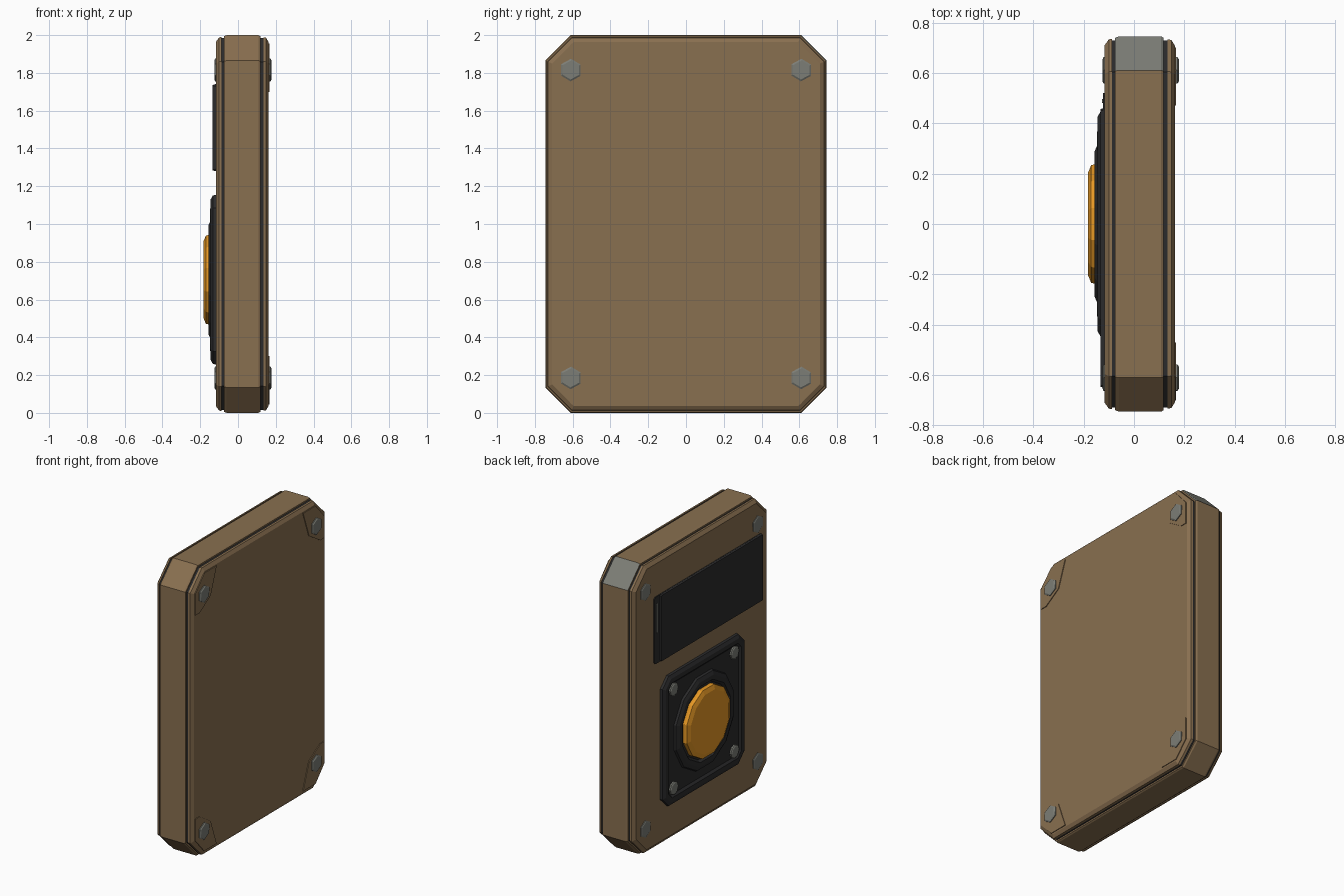
import bpy, bmesh, math

if "Cube" in bpy.data.objects:
    bpy.data.objects.remove(bpy.data.objects["Cube"])

def material(name, rgb):
    m = bpy.data.materials.new(name)
    m.diffuse_color = (*rgb, 1)
    m.use_nodes = True
    m.node_tree.nodes["Principled BSDF"].inputs["Base Color"].default_value = m.diffuse_color
    return m

BROWN = material("tan brown casing", (0.25, 0.16, 0.08))
DARK = material("charcoal rubber", (0.024, 0.024, 0.025))
STEEL = material("worn steel", (0.20, 0.205, 0.18))
ORANGE = material("amber lamp", (0.78, 0.31, 0.018))


def loft(name, sections, mats):
    """Join (x, outline) sections in order; cap the first and last."""
    bm = bmesh.new()
    loops = [[bm.verts.new((x, y, z)) for y, z in outline] for x, outline in sections]
    n = len(loops[0])
    for a, b in zip(loops, loops[1:]):
        for i in range(n):
            j = (i + 1) % n
            bm.faces.new((a[i], a[j], b[j], b[i]))
    bm.faces.new(loops[0])
    bm.faces.new(loops[-1])
    bmesh.ops.recalc_face_normals(bm, faces=bm.faces)
    me = bpy.data.meshes.new(name)
    bm.to_mesh(me)
    bm.free()
    for m in mats:
        me.materials.append(m)
    ob = bpy.data.objects.new(name, me)
    bpy.context.collection.objects.link(ob)
    return ob


def chamfered(cy, cz, hy, hz, c, inset=0.0):
    """Rectangle with cut corners, offset inward evenly."""
    hy, hz, c = hy - inset, hz - inset, c - 0.586 * inset
    q = [(hy, hz - c), (hy - c, hz), (-hy + c, hz), (-hy, hz - c),
         (-hy, -hz + c), (-hy + c, -hz), (hy - c, -hz), (hy, -hz + c)]
    return [(cy + y, cz + z) for y, z in q]


def circle(cy, cz, r, n, turn=0.0):
    return [(cy + r * math.cos(turn + math.tau * i / n),
             cz + r * math.sin(turn + math.tau * i / n)) for i in range(n)]


def case(inset):
    return chamfered(0, 1, 0.745, 1.0, 0.135, inset)


# Dark core that shows in the two seams
loft("seam_core", [(-0.10, case(0.016)), (0.145, case(0.016))], [DARK])

# Main casing band, with one bare steel corner
band = loft("casing_band", [(-0.075, case(0.006)), (-0.06, case(0)),
                            (0.108, case(0)), (0.118, case(0.006))], [BROWN, STEEL])
for f in band.data.polygons:
    if f.normal.y > 0.5 and f.normal.z > 0.5:
        f.material_index = 1

# Cover plates on both broad sides
loft("button_side_cover", [(-0.088, case(0.010)), (-0.10, case(0.012)),
                           (-0.117, case(0.036))], [BROWN])
loft("plain_side_cover", [(0.134, case(0.012)), (0.148, case(0.014)),
                          (0.162, case(0.036))], [BROWN])

# Corner pads and bolts
PAD = [(0.47, 0.955), (0.605, 0.955), (0.70, 0.85), (0.70, 0.70), (0.655, 0.70), (0.535, 0.775)]
for sy in (-1, 1):
    for sz in (-1, 1):
        pad = [(sy * y, 1 + sz * z) for y, z in PAD]
        tag = ("rear" if sy > 0 else "front") + ("_upper" if sz > 0 else "_lower")
        loft("corner_pad_" + tag, [(0.155, pad), (0.167, pad)], [BROWN])
        by, bz = sy * 0.61, 1 + sz * 0.815
        for side, x0, x1 in (("plain", 0.155, 0.178), ("button", -0.11, -0.125)):
            loft(f"{side}_side_bolt_{tag}",
                 [(x0, circle(by, bz, 0.060, 6, 0.5)),
                  (x0 + (x1 - x0) * 0.75, circle(by, bz, 0.060, 6, 0.5)),
                  (x1, circle(by, bz, 0.050, 6, 0.5))], [STEEL])

# Dark display panel with a stepped edge and a small side latch
loft("panel_base", [(-0.11, chamfered(-0.065, 1.51, 0.585, 0.23, 0.012)),
                    (-0.123, chamfered(-0.065, 1.51, 0.585, 0.23, 0.012))], [DARK])
loft("panel_face", [(-0.12, chamfered(-0.095, 1.51, 0.555, 0.23, 0.008)),
                    (-0.134, chamfered(-0.095, 1.51, 0.555, 0.23, 0.008, 0.004))], [DARK])
loft("panel_latch", [(-0.12, chamfered(0.488, 1.59, 0.008, 0.10, 0.003)),
                     (-0.128, chamfered(0.488, 1.59, 0.008, 0.10, 0.003))], [STEEL])

# Button housing: raised rim around a shallow tray
BZ = 0.705


def housing(inset):
    return chamfered(0, BZ, 0.45, 0.45, 0.07, inset)


loft("button_housing", [(-0.11, housing(0)), (-0.133, housing(0.004)), (-0.145, housing(0.025)),
                        (-0.145, housing(0.055)), (-0.132, housing(0.07))], [DARK])

# Collar around the button
loft("button_collar", [(x, circle(0, BZ, r, 12, math.pi / 12)) for x, r in
                       ((-0.125, 0.335), (-0.145, 0.325), (-0.156, 0.300),
                        (-0.156, 0.270), (-0.138, 0.255))], [DARK])

# Amber push button
loft("push_button", [(x, circle(0, BZ, r, 12, math.pi / 12)) for x, r in
                     ((-0.13, 0.238), (-0.155, 0.245), (-0.170, 0.242), (-0.182, 0.212))], [ORANGE])

# Housing screws
for sy in (-1, 1):
    for sz in (-1, 1):
        y, z = sy * 0.33, BZ + sz * 0.34
        loft("housing_screw", [(-0.128, circle(y, z, 0.045, 8)), (-0.142, circle(y, z, 0.045, 8)),
                               (-0.147, circle(y, z, 0.036, 8))], [STEEL])
